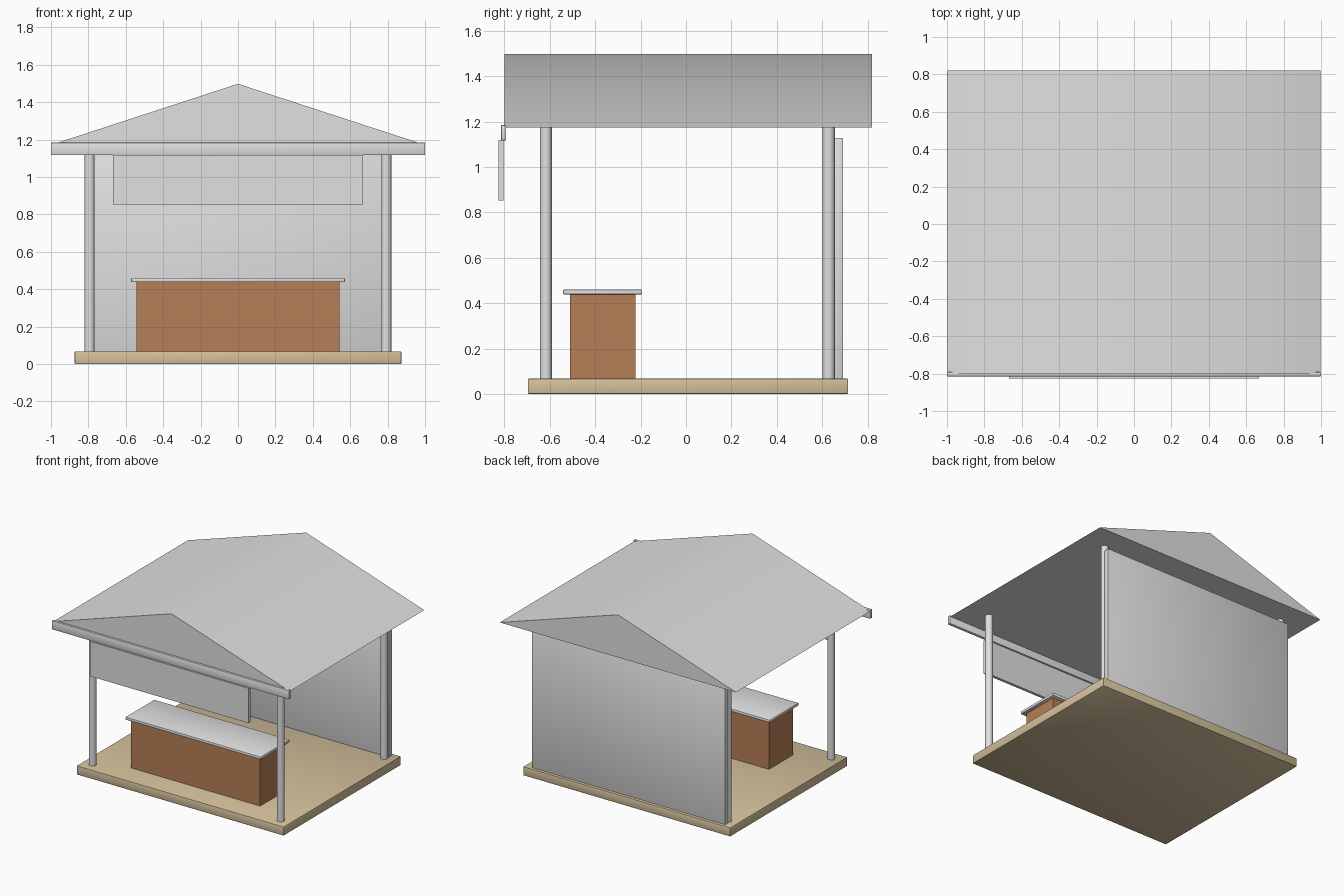
import bpy, bmesh, math

if "Cube" in bpy.data.objects:
    bpy.data.objects.remove(bpy.data.objects["Cube"])

def material(name, rgb):
    m = bpy.data.materials.new(name)
    m.diffuse_color = (*rgb, 1)
    m.use_nodes = True
    m.node_tree.nodes["Principled BSDF"].inputs["Base Color"].default_value = m.diffuse_color
    return m

GREY = material("light grey", (0.75, 0.75, 0.75))
BROWN = material("wood brown", (0.47, 0.21, 0.095))
TAN = material("floor tan", (0.66, 0.53, 0.33))

def finish(name, bm, mat, bevel=0.0, angle=30):
    bmesh.ops.recalc_face_normals(bm, faces=bm.faces)
    me = bpy.data.meshes.new(name)
    bm.to_mesh(me)
    bm.free()
    me.materials.append(mat)
    ob = bpy.data.objects.new(name, me)
    bpy.context.collection.objects.link(ob)
    bpy.ops.object.select_all(action='DESELECT')
    ob.select_set(True)
    bpy.context.view_layer.objects.active = ob
    if bevel:
        b = ob.modifiers.new("bevel", 'BEVEL')
        b.width = bevel
        b.segments = 2
        bpy.ops.object.modifier_apply(modifier="bevel")
    bpy.ops.object.shade_smooth_by_angle(angle=math.radians(angle))
    return ob

def box(name, x, y, z, mat, bevel=0.0):
    """Box from (min, max) ranges on each axis."""
    bm = bmesh.new()
    bmesh.ops.create_cube(bm, size=1)
    for v in bm.verts:
        for i, (a, b) in enumerate((x, y, z)):
            v.co[i] = b if v.co[i] > 0 else a
    return finish(name, bm, mat, bevel)

def post(name, x, y, z0, z1, r):
    bm = bmesh.new()
    bmesh.ops.create_cone(bm, cap_ends=True, segments=24, radius1=r, radius2=r, depth=z1 - z0)
    bmesh.ops.translate(bm, verts=bm.verts, vec=(x, y, (z0 + z1) / 2))
    return finish(name, bm, GREY)

# Floor platform
box("floor", (-0.873, 0.873), (-0.697, 0.714), (0, 0.067), TAN, 0.004)

# Four round posts
for sx, side in ((-1, "left"), (1, "right")):
    for y, end in ((-0.617, "front"), (0.629, "back")):
        post(f"{end}_{side}_post", sx * 0.793, y, 0.06, 1.175, 0.027)

# Back wall
box("back_wall", (-0.815, 0.815), (0.654, 0.692), (0.06, 1.128), GREY, 0.003)

# Counter and its top
box("counter", (-0.544, 0.544), (-0.51, -0.222), (0.06, 0.442), BROWN)
box("counter_top", (-0.571, 0.571), (-0.541, -0.193), (0.438, 0.46), GREY, 0.005)

# Solid gable roof
bm = bmesh.new()
ends = [[bm.verts.new((x, y, z)) for x, z in ((-0.996, 1.173), (0.996, 1.173), (0, 1.498))]
        for y in (-0.8, 0.82)]
for e in ends:
    bm.faces.new(e)
for i in range(3):
    j = (i + 1) % 3
    bm.faces.new((ends[0][i], ends[0][j], ends[1][j], ends[1][i]))
finish("roof", bm, GREY, 0, 45)

# Front fascia beam and hanging sign board
box("front_beam", (-1, 1), (-0.815, -0.792), (1.117, 1.184), GREY, 0.004)
box("sign_board", (-0.667, 0.667), (-0.826, -0.805), (0.853, 1.118), GREY)
